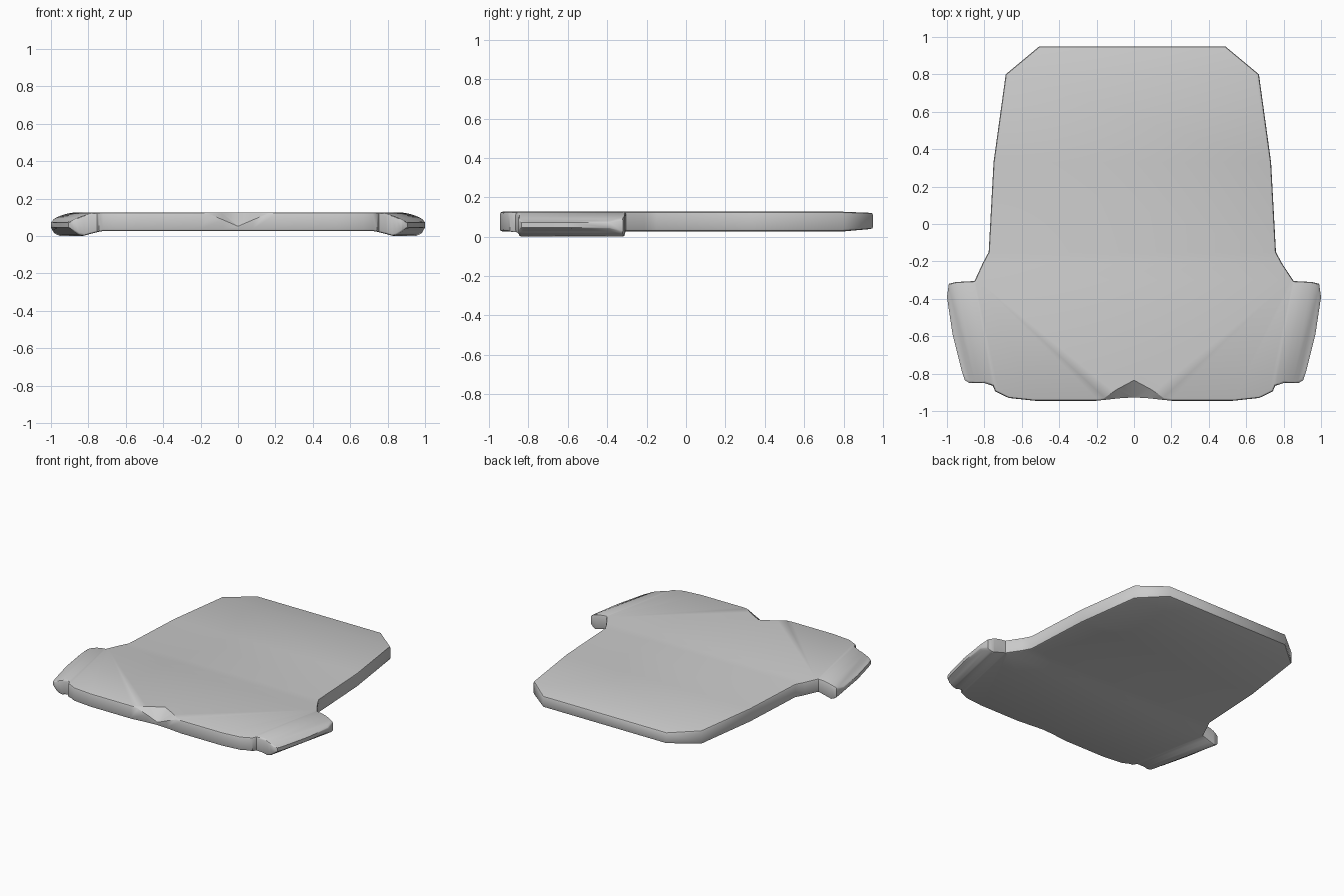
import bpy, bmesh
from mathutils import Vector

if "Cube" in bpy.data.objects:
    bpy.data.objects.remove(bpy.data.objects["Cube"])

TOP, BOTTOM = 0.13, 0.03

# Right half of the mat outline, back to front
half = [(0.497, 0.95), (0.677, 0.80), (0.742, 0.33), (0.768, -0.15), (0.80, -0.21), (0.853, -0.305),
        (0.95, -0.31), (0.99, -0.32), (1.0, -0.39), (0.97, -0.59), (0.92, -0.79), (0.905, -0.835),
        (0.88, -0.85), (0.80, -0.85), (0.755, -0.865), (0.742, -0.895), (0.67, -0.93),
        (0.53, -0.945), (0.20, -0.945), (0.08, -0.932), (0.0, -0.927)]
outline = half + [(-x, y) for x, y in reversed(half[:-1])]


def link(name, bm):
    mesh = bpy.data.meshes.new(name)
    bm.to_mesh(mesh)
    bm.free()
    obj = bpy.data.objects.new(name, mesh)
    bpy.context.collection.objects.link(obj)
    return obj


def slice_mesh(bm, point, normal):
    bmesh.ops.bisect_plane(bm, geom=bm.verts[:] + bm.edges[:] + bm.faces[:],
                           plane_co=point, plane_no=normal, dist=1e-5)


# Plate: extruded outline with softened rims
bm = bmesh.new()
face = bm.faces.new([bm.verts.new((x, y, BOTTOM)) for x, y in outline])
ext = bmesh.ops.extrude_face_region(bm, geom=[face], use_keep_orig=True)
for v in ext["geom"]:
    if isinstance(v, bmesh.types.BMVert):
        v.co.z = TOP
bmesh.ops.recalc_face_normals(bm, faces=bm.faces[:])
rims = [e for e in bm.edges if abs(e.verts[0].co.z - e.verts[1].co.z) < 1e-4]
bmesh.ops.bevel(bm, geom=rims, offset=0.012, segments=2, profile=0.5,
                affect='EDGES', clamp_overlap=True)

# Cuts that let the wings and back edge bend
for side in (-1, 1):
    for inset in (0.02, 0.045, 0.07, 0.10, 0.13, 0.16):
        slice_mesh(bm, Vector((side * (1.0 - inset), -0.38, 0)), Vector((side * 0.44, -0.10, 0)))
slice_mesh(bm, Vector((0, 0.80, 0)), Vector((0, 1, 0)))
slice_mesh(bm, Vector((0, -0.30, 0)), Vector((0, 1, 0)))


# Drooping, tapering wings and thinner back edge
def underside(t):
    if t < 0.6:
        return BOTTOM - 0.027 * t / 0.6
    return 0.003 + 0.042 * ((t - 0.6) / 0.4) ** 1.5


for v in bm.verts:
    x, y, z = v.co
    k = (z - BOTTOM) / (TOP - BOTTOM)
    low, high = BOTTOM, TOP
    if y < -0.29:
        edge = 1.0 + (y + 0.38) * 0.10 / 0.44
        t = min(1, max(0, 1 - (edge - abs(x)) / 0.16))
        low = underside(t)
        high = TOP - 0.05 * t ** 2
    else:
        v.co.x -= 0.009
    if y > 0.80:
        low += (y - 0.80) * 0.09
        high -= (y - 0.80) * 0.04
    v.co.z = low + k * (high - low)
lowest = min(v.co.z for v in bm.verts)
for v in bm.verts:
    v.co.z -= lowest
bmesh.ops.triangulate(bm, faces=[f for f in bm.faces if len(f.verts) > 4])
mat = link("floor_mat", bm)

# Front notch: two sloping facets meeting in a valley
bm = bmesh.new()
for p in [(0, -0.825, 0.135), (0.20, -0.945, 0.135), (-0.20, -0.945, 0.135), (0, -0.93, 0.05),
          (0.09, -0.882, 0.128), (-0.09, -0.882, 0.128), (0, -1.0, 0.04),
          (0, -0.825, 0.2), (0.20, -0.945, 0.2), (-0.20, -0.945, 0.2),
          (0.22, -1.0, 0.2), (-0.22, -1.0, 0.2), (0.22, -1.0, 0.13), (-0.22, -1.0, 0.13)]:
    bm.verts.new(p)
bmesh.ops.convex_hull(bm, input=bm.verts[:])
bmesh.ops.recalc_face_normals(bm, faces=bm.faces[:])
cutter = link("notch_cutter", bm)
cutter.hide_render = True
cutter.hide_viewport = False
cutter.display_type = 'WIRE'

mod = mat.modifiers.new("front_notch", 'BOOLEAN')
mod.operation = 'DIFFERENCE'
mod.solver = 'EXACT'
mod.object = cutter

bpy.context.view_layer.objects.active = mat
mat.select_set(True)
cutter.select_set(False)
bpy.ops.object.modifier_apply(modifier=mod.name)
bpy.data.objects.remove(cutter)
bpy.ops.object.shade_smooth_by_angle(angle=0.7)
